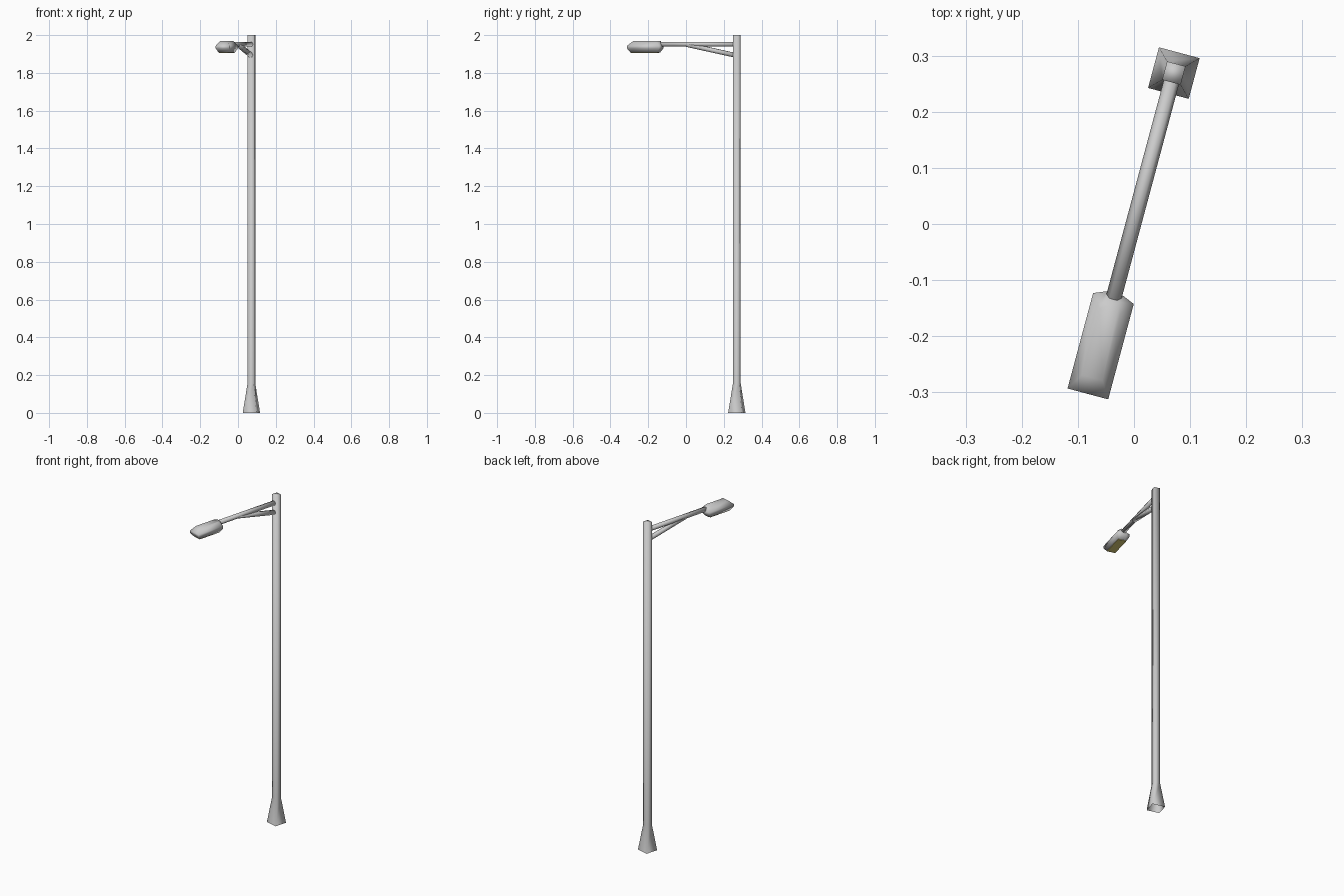
import bpy, bmesh
from math import radians, cos, sin, pi
from mathutils import Matrix, Vector

if "Cube" in bpy.data.objects:
    bpy.data.objects.remove(bpy.data.objects["Cube"])

# Local frame: pole at origin, arm runs along -y; then turned 15 degrees and placed
PLACE = Matrix.Translation((0.071, 0.269, 0)) @ Matrix.Rotation(radians(-15), 4, 'Z')


def loft(name, rings, cap_start=True, cap_end=True, smooth=True):
    """Skin a list of equal-length point rings into one object."""
    bm = bmesh.new()
    vs = [[bm.verts.new(p) for p in r] for r in rings]
    n = len(vs[0])
    for a, b in zip(vs, vs[1:]):
        for i in range(n):
            j = (i + 1) % n
            bm.faces.new((a[i], a[j], b[j], b[i]))
    if cap_start:
        bm.faces.new(vs[0][::-1])
    if cap_end:
        bm.faces.new(vs[-1])
    bmesh.ops.recalc_face_normals(bm, faces=bm.faces)
    for f in bm.faces:
        f.smooth = smooth
    me = bpy.data.meshes.new(name)
    bm.to_mesh(me)
    bm.free()
    ob = bpy.data.objects.new(name, me)
    bpy.context.collection.objects.link(ob)
    ob.matrix_world = PLACE
    return ob


def square(side, z):
    h = side / 2
    return [(-h, -h, z), (h, -h, z), (h, h, z), (-h, h, z)]


def hex_tube(name, p, q, r):
    """Six-sided tube between two points in the arm's plane (corners to the sides)."""
    p, q = Vector(p), Vector(q)
    side = Vector((1, 0, 0))
    up = side.cross((q - p).normalized())
    ring = [side * cos(k * pi / 3) * r + up * sin(k * pi / 3) * r for k in range(6)]
    return loft(name, [[p + o for o in ring], [q + o for o in ring]])


def lamp_ring(half, front, back, neck_half, neck, z):
    """Plan outline of the lamp head at one height."""
    return [(-half, -front, z), (half, -front, z), (half, -back, z),
            (neck_half, -neck, z), (-neck_half, -neck, z), (-half, -back, z)]


# Square pole with flared, open-bottomed foot
loft("pole", [square(0.075, 0), square(0.034, 0.155), square(0.034, 2.0)],
     cap_start=False)

# Arm and its diagonal brace
hex_tube("arm", (0, 0, 1.952), (0, -0.43, 1.952), 0.014)
hex_tube("brace", (0, -0.008, 1.893), (0, -0.275, 1.950), 0.014)

# Lamp head
loft("lamp_head", [
    lamp_ring(0.026, 0.576, 0.432, 0.015, 0.424, 1.908),
    lamp_ring(0.0375, 0.592, 0.416, 0.016, 0.407, 1.930),
    lamp_ring(0.0375, 0.592, 0.416, 0.016, 0.407, 1.943),
    lamp_ring(0.019, 0.562, 0.440, 0.012, 0.420, 1.969),
])

# Yellow lens under the head
lens = loft("lamp_lens", [
    [(x, y, 1.905) for x, y in ((-.024, -.574), (.024, -.574), (.024, -.432), (-.024, -.432))],
    [(x, y, 1.910) for x, y in ((-.024, -.574), (.024, -.574), (.024, -.432), (-.024, -.432))],
], smooth=False)
mat = bpy.data.materials.new("lens_yellow")
mat.diffuse_color = (0.75, 0.65, 0.2, 1)
mat.use_nodes = True
mat.node_tree.nodes["Principled BSDF"].inputs["Base Color"].default_value = mat.diffuse_color
lens.data.materials.append(mat)
